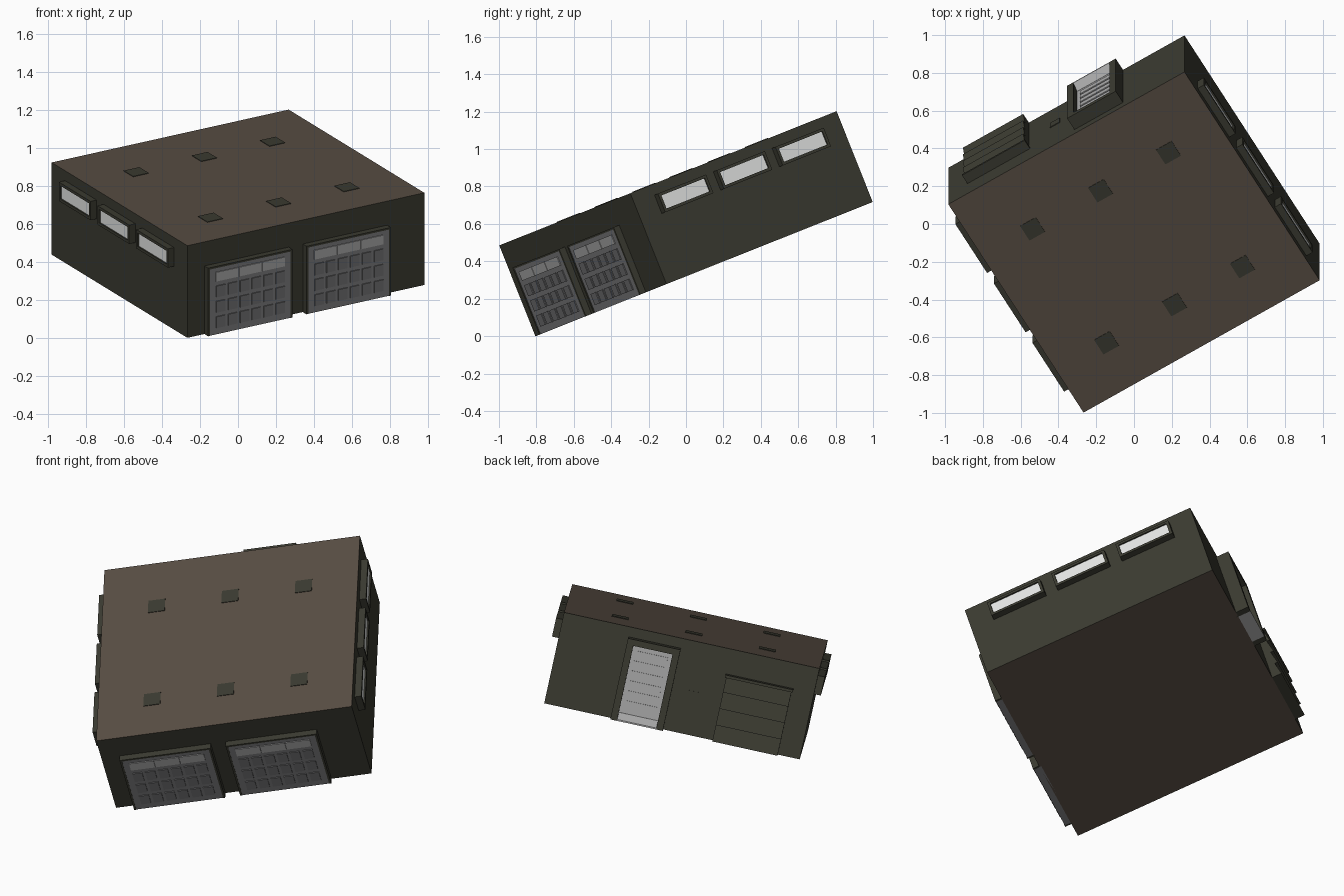
import bpy, bmesh, math
from mathutils import Matrix, Vector

if "Cube" in bpy.data.objects:
    bpy.data.objects.remove(bpy.data.objects["Cube"])

# The whole building is turned and tipped in space; parts are built in its own frame
POSE = (Matrix.Translation((0, 0, 0.601)) @ Matrix.Rotation(math.radians(21.7), 4, 'X')
        @ Matrix.Rotation(math.radians(31.1), 4, 'Z'))
W, D, H = 0.73, 0.693, 0.2615   # half sizes


def material(name, rgb):
    m = bpy.data.materials.new(name)
    m.diffuse_color = (*rgb, 1)
    m.use_nodes = True
    m.node_tree.nodes["Principled BSDF"].inputs["Base Color"].default_value = m.diffuse_color
    return m


GREEN = material("dark_olive_wall", (0.044, 0.044, 0.031))
BROWN = material("brown_roof", (0.098, 0.076, 0.057))
GREY = material("grey_door", (0.20, 0.20, 0.205))
PANEL = material("darker_grey_panel", (0.165, 0.165, 0.17))
STRIP = material("light_grey_glass", (0.40, 0.40, 0.40))
WHITE = material("pale_window", (0.80, 0.81, 0.80))


def finish(name, bm, *mats):
    bmesh.ops.recalc_face_normals(bm, faces=bm.faces[:])
    me = bpy.data.meshes.new(name)
    bm.to_mesh(me)
    bm.free()
    for m in mats:
        me.materials.append(m)
    ob = bpy.data.objects.new(name, me)
    bpy.context.collection.objects.link(ob)
    ob.matrix_world = POSE
    return ob


def boxes(name, mat, *ranges):
    """One object from boxes given as (x0, x1, y0, y1, z0, z1)."""
    bm = bmesh.new()
    for x0, x1, y0, y1, z0, z1 in ranges:
        m = (Matrix.Translation(((x0 + x1) / 2, (y0 + y1) / 2, (z0 + z1) / 2))
             @ Matrix.Diagonal((x1 - x0, y1 - y0, z1 - z0, 1)))
        bmesh.ops.create_cube(bm, size=1, matrix=m)
    return finish(name, bm, mat)


def extrude_x(name, mat, profile, x0, x1):
    """Solid from a (y, z) profile drawn out along x."""
    bm = bmesh.new()
    face = bm.faces.new([bm.verts.new((x0, y, z)) for y, z in profile])
    new = bmesh.ops.extrude_face_region(bm, geom=[face])["geom"]
    verts = [v for v in new if isinstance(v, bmesh.types.BMVert)]
    bmesh.ops.translate(bm, verts=verts, vec=(x1 - x0, 0, 0))
    return finish(name, bm, mat)


# Main body: olive walls, brown roof and floor
bm = bmesh.new()
bmesh.ops.create_cube(bm, size=2, matrix=Matrix.Diagonal((W, D, H, 1)))
bm.normal_update()
for f in bm.faces:
    f.material_index = 1 if abs(f.normal.z) > 0.5 else 0
finish("building_body", bm, GREEN, BROWN)

# Roof vents
s = 0.048
boxes("roof_vents", GREEN, *[(x - s, x + s, y - s, y + s, H - 0.005, H + 0.003)
                             for x in (-0.42, 0, 0.42) for y in (0.343, -0.415)])

# Garage doors at the front
for i, cx in enumerate((-0.365, 0.241), 1):
    a, b, top = cx - 0.26, cx + 0.26, 0.125
    front = -D - 0.036
    boxes(f"garage_door_frame_{i}", GREEN,
          (a, a + 0.012, front - 0.002, -D + 0.01, -H, top),
          (b - 0.012, b, front - 0.002, -D + 0.01, -H, top),
          (a, b, front - 0.002, -D + 0.01, top - 0.01, top))
    boxes(f"garage_door_{i}", GREY, (a + 0.01, b - 0.01, front, -D + 0.01, -H, top - 0.008))
    wide, tall = 0.44 / 6, 0.262 / 3
    boxes(f"garage_door_panels_{i}", PANEL,
          *[(cx - 0.22 + c * wide + 0.009, cx - 0.22 + (c + 1) * wide - 0.009,
             front - 0.006, front + 0.005,
             -0.236 + r * tall + 0.012, -0.236 + (r + 1) * tall - 0.012)
            for c in range(6) for r in range(3)])
    boxes(f"garage_door_glass_{i}", STRIP,
          *[(cx - 0.215 + c * 0.1433 + 0.002, cx - 0.215 + (c + 1) * 0.1433 - 0.002,
             front - 0.005, front + 0.005, 0.04, 0.092) for c in range(3)])

# Window boxes along both sides
for side, name in ((-1, "left"), (1, "right")):
    for i, cy in enumerate((-0.395, 0.0, 0.395), 1):
        def x_span(p, q):
            return sorted((side * (W + p), side * (W + q)))
        xs = x_span(-0.01, 0.038)
        y0, y1, z0, z1 = cy - 0.162, cy + 0.162, 0.098, 0.205
        boxes(f"{name}_window_frame_{i}", GREEN,
              (*xs, y0, y1, z0, z0 + 0.016), (*xs, y0, y1, z1 - 0.016, z1),
              (*xs, y0, y0 + 0.016, z0, z1), (*xs, y1 - 0.016, y1, z0, z1))
        boxes(f"{name}_window_pane_{i}", WHITE,
              (*x_span(-0.01, 0.03), y0 + 0.012, y1 - 0.012, z0 + 0.012, z1 - 0.012))

# Back entrance: deep frame, slatted pale door and sloping sill
cx, hw, top, out = 0.20, 0.15, 0.205, D + 0.075
boxes("back_door_frame", GREEN,
      (cx - hw, cx - hw + 0.038, D - 0.01, out, -H, top),
      (cx + hw - 0.038, cx + hw, D - 0.01, out, -H, top),
      (cx - hw, cx + hw, D - 0.01, out, top - 0.035, top))
boxes("back_door", STRIP, (cx - 0.114, cx + 0.114, D - 0.01, D + 0.035, -H, top - 0.03))
boxes("back_door_slats", STRIP,
      *[(cx - 0.09, cx + 0.09, D + 0.03, D + 0.041, -0.185 + k * 0.057, -0.185 + k * 0.057 + 0.042)
        for k in range(6)])
extrude_x("back_door_sill", STRIP,
          [(D, -H), (out, -H), (out, -H + 0.008), (D + 0.036, -H + 0.045), (D, -H + 0.045)],
          cx - 0.113, cx + 0.113)

# Back shutter: sawtooth louvres
profile, rows, low, high = [(D - 0.01, -H)], 4, -H, 0.115
step = (high - low) / rows
for k in range(rows):
    profile += [(D + 0.058, low + k * step), (D + 0.04, low + (k + 1) * step)]
profile.append((D - 0.01, high))
extrude_x("back_shutter", GREEN, profile, -0.605, -0.232)
boxes("back_shutter_header", GREEN, (-0.612, -0.225, D - 0.01, D + 0.055, high - 0.012, high + 0.004))

# Small meter plate on the back wall
boxes("back_wall_plate", GREEN, (-0.10, -0.04, D - 0.005, D + 0.004, -0.075, -0.015))
